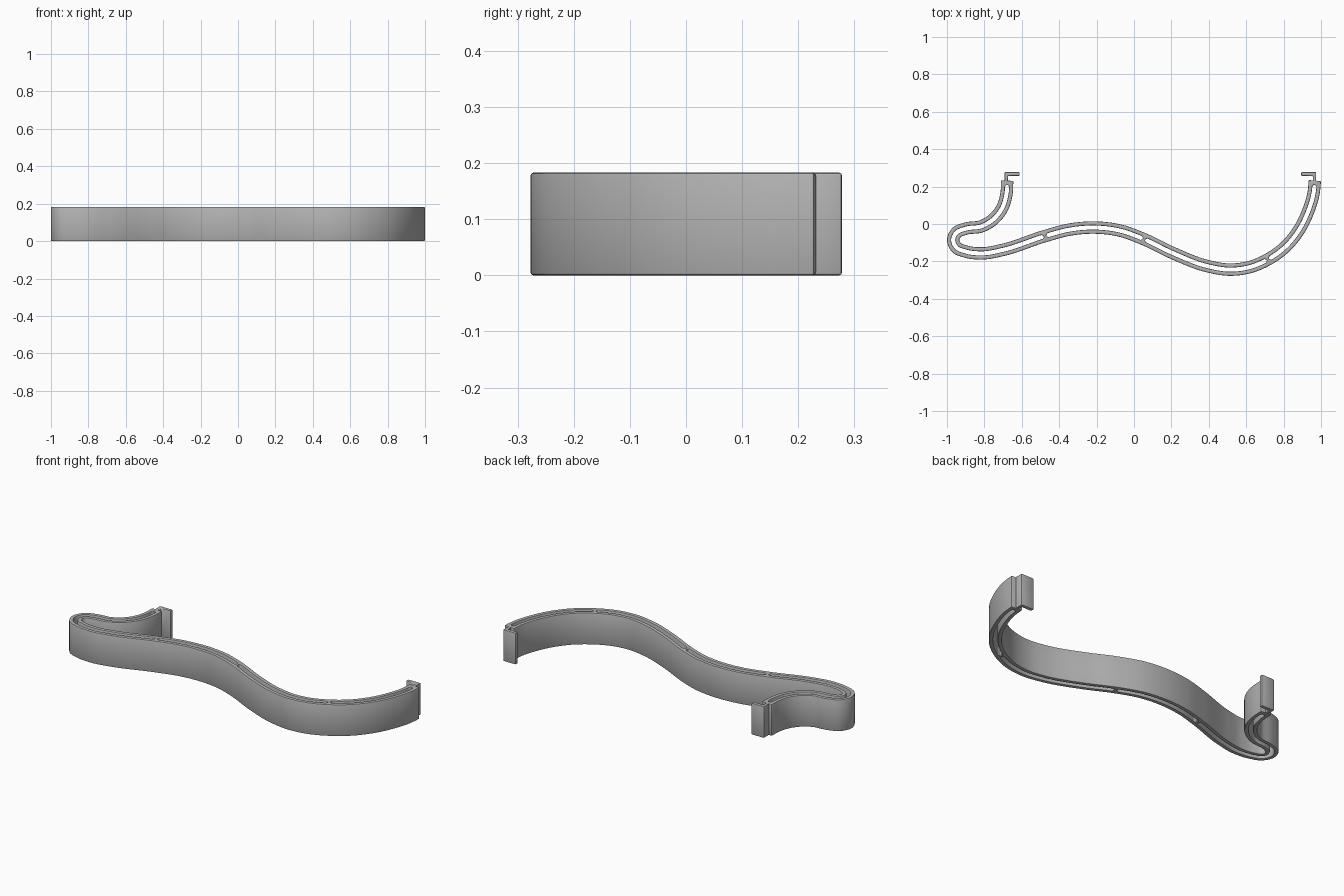
import bpy, bmesh, math
from mathutils import Vector

if "Cube" in bpy.data.objects:
    bpy.data.objects.remove(bpy.data.objects["Cube"], do_unlink=True)

HEIGHT, HALF, GAP, BEVEL, STEP = 0.183, 0.033, 0.011, 0.005, 0.008

grey = bpy.data.materials.new("plain_grey")
grey.use_nodes = True
grey.diffuse_color = (0.45, 0.45, 0.45, 1)
grey.node_tree.nodes["Principled BSDF"].inputs["Base Color"].default_value = (0.45, 0.45, 0.45, 1)


def prism(name, points, faces):
    """Raise a flat mesh into a closed solid with softened edges."""
    bm = bmesh.new()
    low = [bm.verts.new((x, y, 0)) for x, y in points]
    high = [bm.verts.new((x, y, HEIGHT)) for x, y in points]
    uses = {}
    for f in faces:
        bm.faces.new([high[i] for i in f])
        bm.faces.new([low[i] for i in reversed(f)])
        for a, b in zip(f, f[1:] + f[:1]):
            uses.setdefault(frozenset((a, b)), []).append((a, b))
    for pairs in uses.values():
        if len(pairs) == 1:
            a, b = pairs[0]
            bm.faces.new((low[a], low[b], high[b], high[a]))
    bmesh.ops.recalc_face_normals(bm, faces=bm.faces)
    sharp = [e for e in bm.edges if e.calc_face_angle(0) > 1]
    bmesh.ops.bevel(bm, geom=sharp, offset=BEVEL, segments=2, profile=0.5,
                    affect='EDGES', clamp_overlap=False)
    mesh = bpy.data.meshes.new(name)
    bm.to_mesh(mesh)
    bm.free()
    obj = bpy.data.objects.new(name, mesh)
    bpy.context.collection.objects.link(obj)
    mesh.materials.append(grey)
    bpy.ops.object.select_all(action='DESELECT')
    obj.select_set(True)
    bpy.context.view_layer.objects.active = obj
    bpy.ops.object.shade_smooth_by_angle(angle=math.radians(35))
    return obj


def smooth_path(keys):
    """Curve through the key points, resampled at an even spacing."""
    n = len(keys)
    gaps = [(b - a).length for a, b in zip(keys, keys[1:])]
    slopes = [(b - a) / g for a, b, g in zip(keys, keys[1:], gaps)]
    tangents = [slopes[0]]
    for i in range(1, n - 1):
        g, h = gaps[i - 1], gaps[i]
        tangents.append((slopes[i - 1] * h + slopes[i] * g) / (g + h))
    tangents.append(slopes[-1])
    dense = []
    for i in range(n - 1):
        for k in range(60):
            t = k / 60
            u = 1 - t
            dense.append(keys[i] * (1 + 2 * t) * u * u + keys[i + 1] * t * t * (3 - 2 * t)
                         + (tangents[i] * t * u * u - tangents[i + 1] * t * t * u) * gaps[i])
    dense.append(keys[-1])
    total = sum((b - a).length for a, b in zip(dense, dense[1:]))
    count = round(total / STEP)
    even, run, want = [], 0, 0
    for a, b in zip(dense, dense[1:]):
        d = (b - a).length
        while want <= run + d and len(even) < count:
            even.append(a.lerp(b, (want - run) / d))
            want += total / count
        run += d
    return even + [dense[-1]]


# Double-walled wavy band, open between the walls
keys = [Vector(p) for p in (
    (-.678, .232), (-.682, .16), (-.705, .085), (-.75, .027), (-.815, -.012), (-.9, -.025),
    (-.95, -.047), (-.967, -.085), (-.95, -.125), (-.9, -.147), (-.81, -.157), (-.7, -.138),
    (-.48, -.066), (-.35, -.031), (-.21, -.019), (-.08, -.034), (.055, -.082), (.2, -.152),
    (.4, -.227), (.51, -.244), (.62, -.23), (.72, -.187), (.81, -.121), (.88, -.035),
    (.93, .065), (.96, .165), (.967, .232))]
path = smooth_path(keys)
last = len(path) - 1

# Cross ribs, and solid stretches at both ends
ribs = [(0, 3), (last, 3)]
for spot in ((-.477, -.065), (.057, -.083), (.715, -.187)):
    ribs.append((min(range(last), key=lambda i: (path[i] - Vector(spot)).length), 1))

points, faces = [], []
inside = []
for i, p in enumerate(path):
    away = min(abs(i - k) - half for k, half in ribs)
    inside.append(away <= 0)
    r = min(1, max(0, away * STEP / GAP))
    g = GAP * max(0.35, math.sqrt(1 - (1 - r) ** 2))
    d = (path[min(i + 1, last)] - path[max(i - 1, 0)]).normalized()
    side = Vector((-d.y, d.x))
    points += [tuple(p + side * o) for o in (-HALF, -g, g, HALF)]
for i in range(last):
    for s in range(3):
        if s != 1 or (inside[i] and inside[i + 1]):
            a = i * 4 + s
            faces.append([a, a + 4, a + 5, a + 1])
prism("wavy_band", points, faces)

# Inward-facing L-shaped hooks on the two ends
hook = [(0, .215), (.018, .215), (.018, .257), (.08, .257), (.08, .278), (0, .278)]
for name, x, turn in (("right_hook", -.692, 1), ("left_hook", .974, -1)):
    prism(name, [(x + turn * a, y) for a, y in hook], [list(range(len(hook)))])
